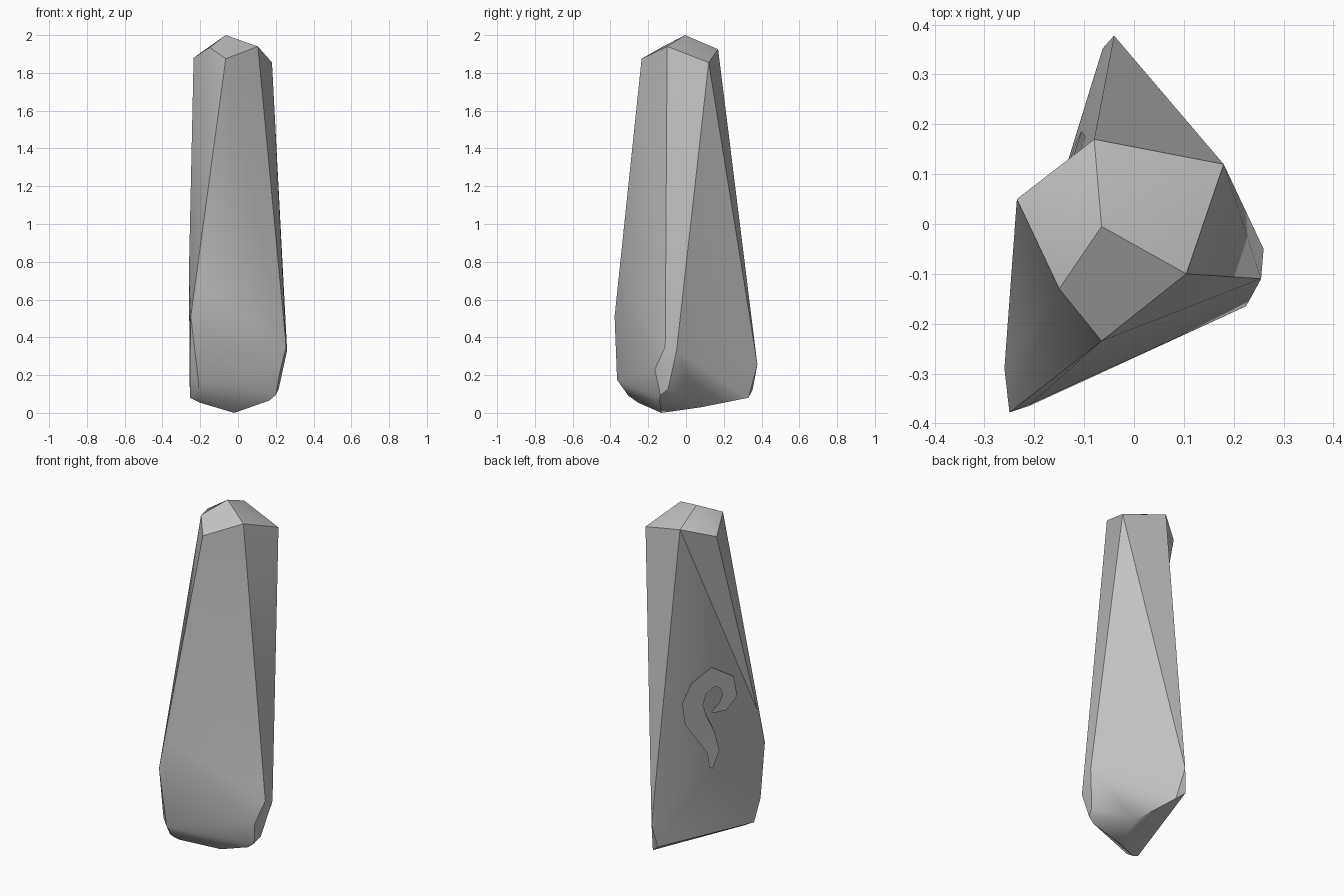
import bpy, bmesh, math
from mathutils import Vector
from mathutils.bvhtree import BVHTree

cube = bpy.data.objects.get("Cube")
if cube:
    bpy.data.objects.remove(cube)

stone = bpy.data.materials.new("grey_stone")
stone.use_nodes = True
color = (0.54, 0.54, 0.54, 1)
stone.diffuse_color = color
stone.node_tree.nodes["Principled BSDF"].inputs["Base Color"].default_value = color


def add_object(name, bm):
    bmesh.ops.recalc_face_normals(bm, faces=bm.faces)
    mesh = bpy.data.meshes.new(name)
    bm.to_mesh(mesh)
    bm.free()
    mesh.materials.append(stone)
    obj = bpy.data.objects.new(name, mesh)
    bpy.context.collection.objects.link(obj)
    return obj


def recess(bm, corner, rule):
    """Hollow the hull beside a corner by turning its edges to the chosen points."""
    corner = Vector(corner)
    vert = min(bm.verts, key=lambda v: (v.co - corner).length)
    ends = [e.other_vert(vert) for e in vert.link_edges]
    for end in sorted((v for v in ends if rule(v.co)), key=lambda v: v.co.z):
        edge = bm.edges.get((vert, end))
        tips = [v for f in edge.link_faces for v in f.verts if v not in edge.verts]
        if bm.edges.get(tips) is None:
            bmesh.utils.edge_rotate(edge, False)


# Standing stone: corners of the faceted block, joined by a convex hull
peak, crown_left = (-.065, -.005, 2), (-.235, .05, 1.88)
crown_right, crown_front = (.105, -.10, 1.94), (-.065, -.235, 1.875)
crown = [peak, crown_left, crown_right, crown_front,
         (-.08, .17, 1.925), (.18, .12, 1.855), (-.15, -.13, 1.935)]
front_left_edge = [(-.205, -.36, .68), (-.25, -.378, .51), (-.26, -.29, .74), (-.255, -.33, .2),
                   (-.255, -.27, .08), (-.21, -.365, .175), (-.205, -.305, .09), (-.205, -.255, .055)]
low_side = (.215, -.095, .125)
side_edge = [low_side, (.26, -.05, .33), (.255, -.11, .35), (.225, -.165, .23),
             (.2, -.135, .095), (.165, -.14, .065)]
back_edge = [(-.04, .378, .255), (-.063, .352, .12), (-.015, .33, .08)]
base = [(-.02, -.13, 0), (.056, .08, .03)]

bm = bmesh.new()
for p in crown + front_left_edge + side_edge + back_edge + base:
    bm.verts.new(p)
bmesh.ops.convex_hull(bm, input=bm.verts)
bmesh.ops.delete(bm, geom=[v for v in bm.verts if not v.link_faces], context='VERTS')

# Shallow hollows on the back, front and lower right faces
for corner in (crown_left, crown_right, crown_front):
    recess(bm, corner, lambda co: co.z < .3)
recess(bm, low_side, lambda co: co.y > .2)
bmesh.ops.recalc_face_normals(bm, faces=bm.faces)
surface = BVHTree.FromBMesh(bm)
body = add_object("standing_stone", bm)

# Hook-shaped relief: a tapered ribbon laid onto the back face
azimuth, tilt = math.radians(35), math.radians(21)
right = Vector((-math.cos(azimuth), -math.sin(azimuth), 0))
out = Vector((-math.sin(azimuth) * math.cos(tilt), math.cos(azimuth) * math.cos(tilt), math.sin(tilt)))
up = out.cross(right)
path = [(.135, .413, .008), (.146, .503, .033), (.107, .591, .05), (.052, .68, .061),
        (.035, .769, .056), (.068, .853, .05), (.146, .914, .053), (.218, .881, .047),
        (.235, .808, .039), (.196, .747, .028), (.14, .72, .006)]

bm = bmesh.new()
pairs = []
for i, (u, v, half) in enumerate(path):
    a, b = path[max(i - 1, 0)], path[min(i + 1, len(path) - 1)]
    side = Vector((a[1] - b[1], b[0] - a[0])).normalized() * half
    pair = []
    for s in (1, -1):
        start = right * (u + s * side.x) + up * (v + s * side.y) + out * 3
        hit = surface.ray_cast(start, -out)[0]
        pair.append(bm.verts.new(hit + out * .015))
    pairs.append(pair)
for (a, b), (c, d) in zip(pairs, pairs[1:]):
    bm.faces.new((a, b, d, c))
relief = bmesh.ops.extrude_face_region(bm, geom=bm.faces[:])
for v in relief["geom"]:
    if isinstance(v, bmesh.types.BMVert):
        v.co -= out * .03
hook = add_object("hook_relief", bm)

for obj in (body, hook):
    bpy.ops.object.select_all(action='DESELECT')
    obj.select_set(True)
    bpy.context.view_layer.objects.active = obj
    bpy.ops.object.shade_smooth_by_angle(angle=math.radians(30))
